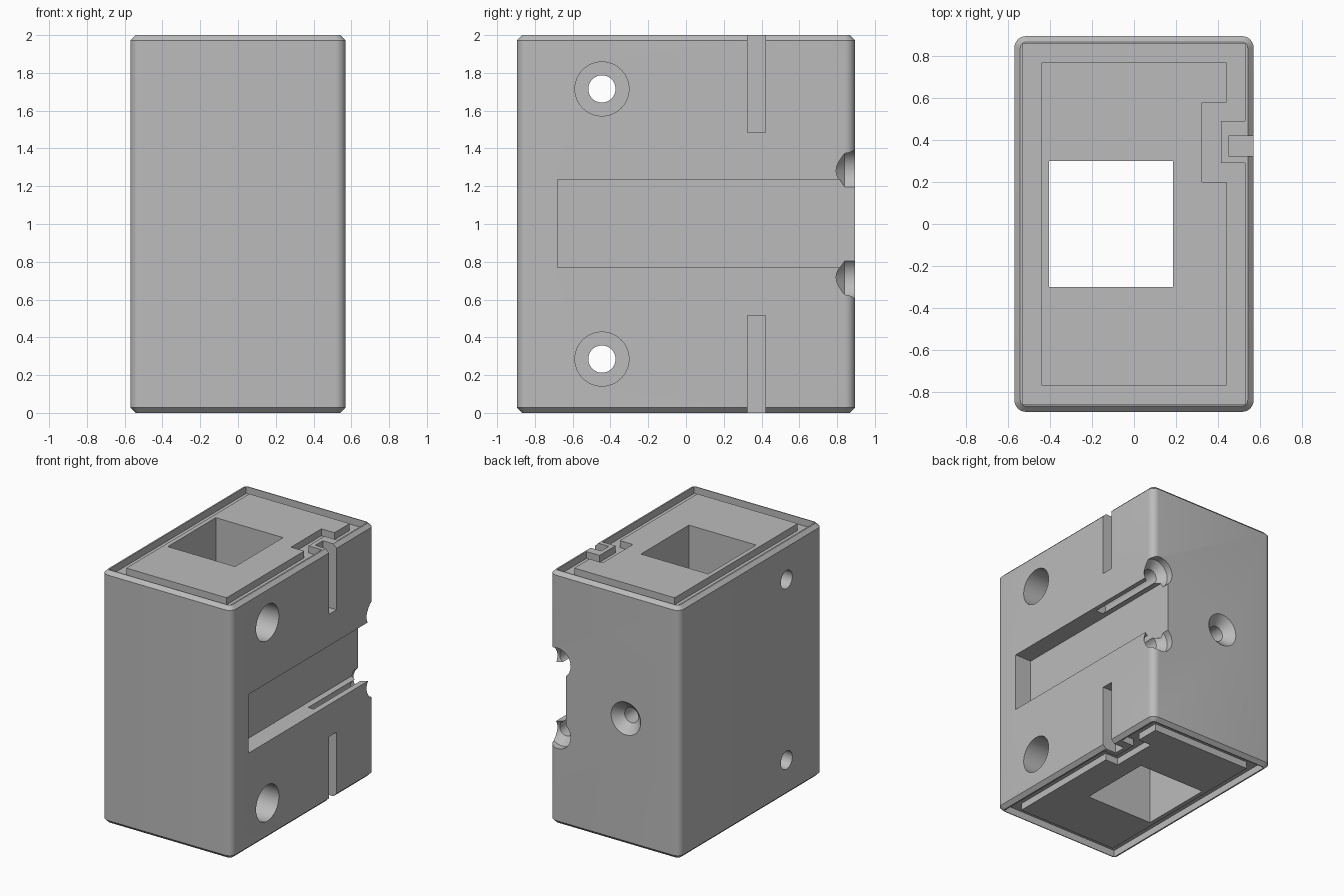
import bpy, bmesh
from math import radians
from mathutils import Matrix, Vector

default = bpy.data.objects.get("Cube")
if default:
    bpy.data.objects.remove(default)

grey = bpy.data.materials.new("plain_grey")
grey.use_nodes = True
grey.diffuse_color = (0.5, 0.5, 0.5, 1)
grey.node_tree.nodes["Principled BSDF"].inputs["Base Color"].default_value = grey.diffuse_color


def to_object(name, bm):
    bmesh.ops.recalc_face_normals(bm, faces=bm.faces[:])
    mesh = bpy.data.meshes.new(name)
    bm.to_mesh(mesh)
    bm.free()
    mesh.materials.append(grey)
    obj = bpy.data.objects.new(name, mesh)
    bpy.context.collection.objects.link(obj)
    return obj


def box(x, y, z):
    """Box from three (low, high) ranges."""
    bm = bmesh.new()
    size = Vector([hi - lo for lo, hi in (x, y, z)])
    mid = Vector([(hi + lo) / 2 for lo, hi in (x, y, z)])
    bmesh.ops.create_cube(bm, size=1, matrix=Matrix.Translation(mid) @ Matrix.Diagonal(size).to_4x4())
    return bm


def turned(profile, place, axis):
    """Round solid along the given axis from (radius, distance) points."""
    bm = bmesh.new()
    verts = [bm.verts.new((r, 0, d)) for r, d in profile]
    ends = [bm.verts.new((0, 0, profile[i][1])) for i in (0, -1)]
    chain = [ends[0]] + verts + [ends[1]]
    edges = [bm.edges.new(pair) for pair in zip(chain, chain[1:])]
    bmesh.ops.spin(bm, geom=chain + edges, axis=(0, 0, 1), cent=(0, 0, 0),
                   angle=radians(360), steps=48, use_duplicate=False)
    bmesh.ops.remove_doubles(bm, verts=bm.verts[:], dist=0.0001)
    turn = Vector((0, 0, 1)).rotation_difference(Vector(axis)).to_matrix().to_4x4()
    bmesh.ops.transform(bm, matrix=Matrix.Translation(place) @ turn, verts=bm.verts[:])
    return bm


def groove(low, high):
    """Closed gasket ring that detours around the cable slot."""
    def path(x, y, notch_x, y0, y1):
        return [(x, y), (-x, y), (-x, -y), (x, -y), (x, y0), (notch_x, y0), (notch_x, y1), (x, y1)]
    bm = bmesh.new()
    rings = [[bm.verts.new((px, py, low)) for px, py in points] for points in
             (path(0.53, 0.86, 0.415, 0.29, 0.49), path(0.44, 0.77, 0.325, 0.2, 0.58))]
    outer, inner = rings
    for i in range(len(outer)):
        j = (i + 1) % len(outer)
        bm.faces.new((outer[i], outer[j], inner[j], inner[i]))
    top = bmesh.ops.extrude_face_region(bm, geom=bm.faces[:])["geom"]
    bmesh.ops.translate(bm, vec=(0, 0, high - low),
                        verts=[v for v in top if isinstance(v, bmesh.types.BMVert)])
    return bm


# Block with rounded upright edges and chamfered rims
bm = box((-0.57, 0.57), (-0.895, 0.895), (0, 2))
upright = [e for e in bm.edges if abs(e.verts[0].co.z - e.verts[1].co.z) > 1]
bmesh.ops.bevel(bm, geom=upright, offset=0.055, segments=8, profile=0.5, affect='EDGES')
rims = [e for e in bm.edges if abs(e.verts[0].co.z - e.verts[1].co.z) < 0.001]
bmesh.ops.bevel(bm, geom=rims, offset=0.028, segments=1, affect='EDGES')
block = to_object("housing_block", bm)

# Central square shaft and the side channel
cuts = [box((-0.405, 0.185), (-0.3, 0.3), (-0.1, 2.1)),
        box((0.425, 0.7), (-0.68, 1), (0.77, 1.235))]

# Gasket grooves and cable slots at both ends
cuts += [groove(1.945, 2.1), groove(-0.1, 0.055),
         box((0.45, 0.7), (0.325, 0.42), (1.485, 2.1)),
         box((0.45, 0.7), (0.325, 0.42), (-0.1, 0.515))]

# Counterbored cross holes and corner screw holes, in pairs about mid-height
for side in (-1, 1):
    cuts.append(turned([(0.072, -0.1), (0.072, 0.57), (0.143, 0.57), (0.143, 1.3)],
                       (-0.57, -0.445, 1 + side * 0.715), (1, 0, 0)))
    cuts.append(turned([(0.115, -0.1), (0.115, 0.055), (0.058, 0.112), (0.058, 0.695)],
                       (0.5, 0.895, 1 + side * 0.283), (0, -1, 0)))

# Countersunk hole in the back, opening into the shaft
cuts.append(turned([(0.14, -0.01), (0.06, 0.07), (0.06, 0.65)], (-0.1, 0.895, 1), (0, -1, 0)))

bpy.context.view_layer.objects.active = block
for cut in cuts:
    cutter = to_object("cutter", cut)
    cutter.hide_render = True
    mod = block.modifiers.new("cut", 'BOOLEAN')
    mod.operation = 'DIFFERENCE'
    mod.solver = 'EXACT'
    mod.object = cutter
    bpy.ops.object.modifier_apply(modifier=mod.name)
    bpy.data.objects.remove(cutter)

bpy.ops.object.select_all(action='DESELECT')
block.select_set(True)
bpy.ops.object.shade_smooth_by_angle(angle=radians(30))
